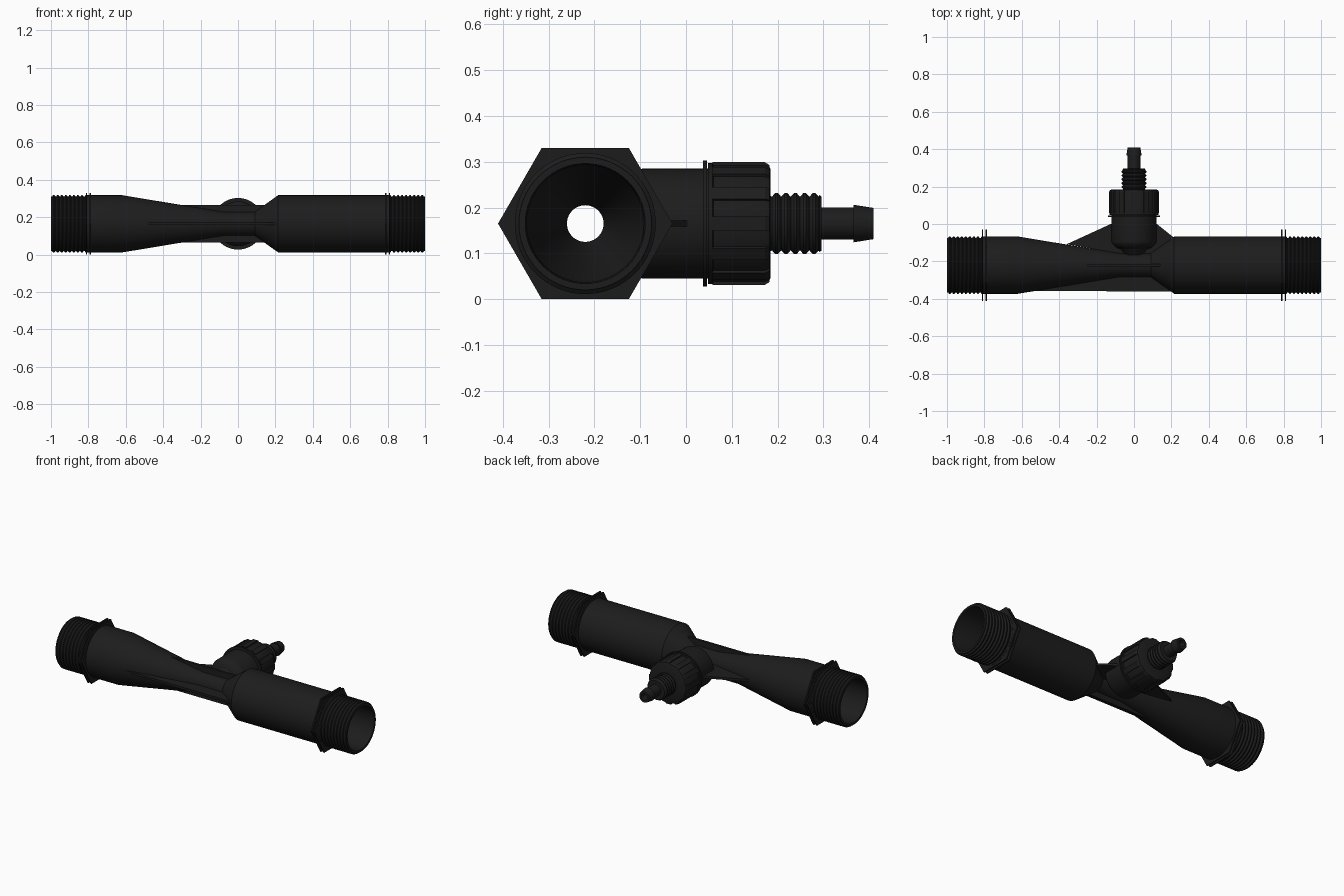
import bpy, bmesh, math

if "Cube" in bpy.data.objects:
    bpy.data.objects.remove(bpy.data.objects["Cube"])

YC, ZC = -0.22, 0.165          # main pipe axis position

mat = bpy.data.materials.new("black_plastic")
mat.diffuse_color = (0.012, 0.012, 0.012, 1)
mat.use_nodes = True
mat.node_tree.nodes["Principled BSDF"].inputs["Base Color"].default_value = mat.diffuse_color


def finish(bm, name, smooth=True):
    bmesh.ops.remove_doubles(bm, verts=bm.verts, dist=1e-5)
    bmesh.ops.recalc_face_normals(bm, faces=bm.faces)
    me = bpy.data.meshes.new(name)
    bm.to_mesh(me)
    bm.free()
    me.materials.append(mat)
    ob = bpy.data.objects.new(name, me)
    bpy.context.collection.objects.link(ob)
    if smooth:
        bpy.ops.object.select_all(action='DESELECT')
        ob.select_set(True)
        bpy.context.view_layer.objects.active = ob
        bpy.ops.object.shade_smooth_by_angle(angle=math.radians(30))
    return ob


def lathe(name, pts, axis, n=64, closed=True):
    """Revolve (position, radius) points around the pipe (X) or branch (Y) axis."""
    bm = bmesh.new()
    rings = []
    for t, r in pts:
        ring = []
        for k in range(n):
            a = 2 * math.pi * k / n
            c, s = r * math.cos(a), r * math.sin(a)
            ring.append(bm.verts.new((t, YC + c, ZC + s) if axis == 'X' else (c, t, ZC + s)))
        rings.append(ring)
    m = len(rings)
    for i in range(m if closed else m - 1):
        a, b = rings[i], rings[(i + 1) % m]
        for k in range(n):
            bm.faces.new((a[k], a[(k + 1) % n], b[(k + 1) % n], b[k]))
    return finish(bm, name, n > 6)


def plate(name, pts, place, thick=0.014):
    """Thin rib from a 2D outline; place maps (u, v, depth) to a position."""
    bm = bmesh.new()
    lo = [bm.verts.new(place(u, v, -thick / 2)) for u, v in pts]
    hi = [bm.verts.new(place(u, v, thick / 2)) for u, v in pts]
    bm.faces.new(lo)
    bm.faces.new(hi[::-1])
    for i in range(len(pts)):
        j = (i + 1) % len(pts)
        bm.faces.new((lo[i], lo[j], hi[j], hi[i]))
    return finish(bm, name, False)


def threads(start, pitch, count, root, crest):
    out = []
    for i in range(count):
        t = start + i * pitch
        out += [(t, root), (t + pitch * 0.35, crest),
                (t + pitch * 0.6, crest), (t + pitch * 0.95, root)]
    return out


# Main venturi pipe with threaded ends, narrow throat and through bore
end = threads(-0.995, 0.0215, 8, 0.145, 0.154)
outer = [(-1, 0.145)] + end + [(-0.82, 0.145), (-0.815, 0.153), (-0.62, 0.153),
         (-0.08, 0.064), (0.09, 0.064), (0.215, 0.153), (0.815, 0.153), (0.82, 0.145)]
outer += [(-t, r) for t, r in reversed(end)] + [(1, 0.145)]
inner = [(1, 0.131), (0.85, 0.128), (0.25, 0.125), (0.06, 0.04), (-0.06, 0.04),
         (-0.62, 0.125), (-0.85, 0.128), (-1, 0.131)]
lathe("venturi_pipe", outer + inner, 'X')

# Pairs of thin hexagonal wrench flanges
for side, label in ((-1, "left"), (1, "right")):
    for i, x in enumerate((0.790, 0.810)):
        lathe(f"hex_flange_{label}_{i + 1}",
              [(side * x - 0.004, 0.154), (side * x - 0.004, 0.1905),
               (side * x + 0.004, 0.1905), (side * x + 0.004, 0.154)], 'X', 6)

# Stiffening ribs around the throat
for s, label in ((1, "top"), (-1, "bottom")):
    plate(f"rib_{label}", [(-0.30, 0.10), (0.14, 0.10), (0.09, 0.06), (-0.07, 0.06)],
          lambda u, v, d, s=s: (u, YC + d, ZC + s * v))
plate("rib_front", [(-0.53, 0.138), (0.21, 0.141), (0.09, 0.06), (-0.07, 0.06)],
      lambda u, v, d: (u, YC - v, ZC + d))
plate("rib_back", [(-0.36, 0.112), (-0.12, 0.222), (0.12, 0.222), (0.21, 0.15),
                   (0.09, 0.06), (-0.07, 0.06)],
      lambda u, v, d: (u, YC + v, ZC + d))

# Suction branch housing
lathe("branch_housing", [(-0.165, 0), (-0.165, 0.045), (-0.135, 0.07), (-0.127, 0.095),
      (-0.105, 0.117), (-0.095, 0.12), (0.05, 0.12), (0.05, 0)], 'Y', closed=False)
lathe("branch_collar", [(0.037, 0.11), (0.037, 0.138), (0.046, 0.138), (0.046, 0.11)], 'Y')

# Union nut with grip ridges
lathe("union_nut", [(0.048, 0.06), (0.048, 0.132), (0.058, 0.132), (0.06, 0.128),
      (0.172, 0.128), (0.182, 0.124), (0.185, 0.118), (0.185, 0.04)], 'Y')
for k in range(12):
    a = 2 * math.pi * k / 12

    def around(u, v, d, a=a):
        return (v * math.cos(a) - d * math.sin(a), u, ZC + v * math.sin(a) + d * math.cos(a))
    plate(f"nut_grip_{k + 1}", [(0.058, 0.12), (0.058, 0.134), (0.172, 0.134),
          (0.182, 0.128), (0.182, 0.12)], around, 0.03)

# Threaded hose adapter with barbed tip and bore
lathe("barbed_adapter", [(0.18, 0.061)] + threads(0.188, 0.0205, 5, 0.059, 0.067) +
      [(0.292, 0.062), (0.296, 0.059), (0.296, 0.035), (0.366, 0.035), (0.366, 0.041),
       (0.41, 0.034), (0.41, 0.02), (0.18, 0.02)], 'Y', 48)
